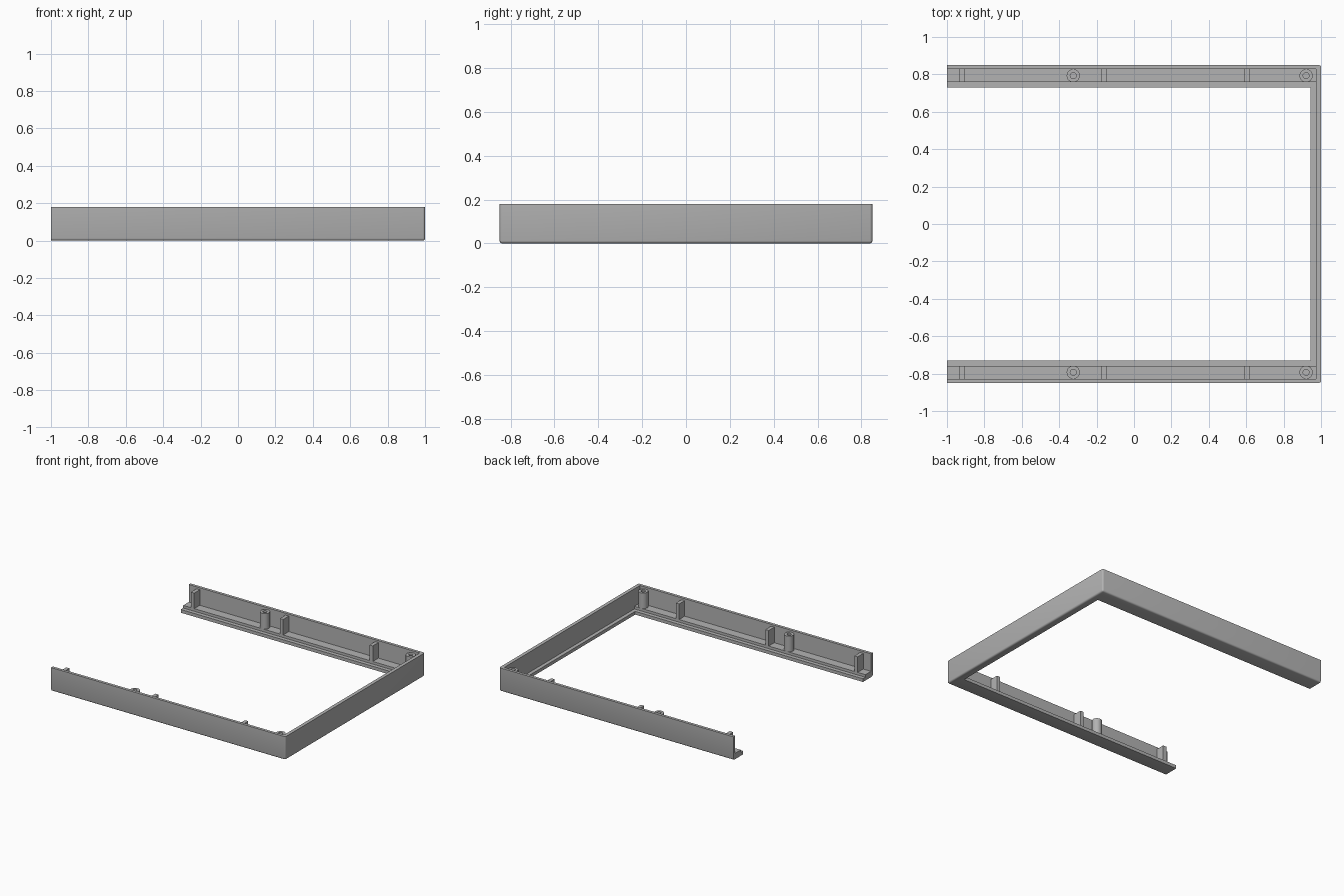
import bpy, bmesh, math
from mathutils import Vector

cube = bpy.data.objects.get("Cube")
if cube:
    bpy.data.objects.remove(cube, do_unlink=True)

grey = bpy.data.materials.new("plain grey")
grey.use_nodes = True
colour = (0.45, 0.45, 0.45, 1)
grey.diffuse_color = colour
grey.node_tree.nodes["Principled BSDF"].inputs["Base Color"].default_value = colour

HALF_X, HALF_Y, TOP = 1.0, 0.85, 0.18
FLOOR, LEDGE, FIXING_TOP = 0.045, 0.025, 0.165


def finish(bm, name, smooth=False):
    bmesh.ops.recalc_face_normals(bm, faces=bm.faces)
    mesh = bpy.data.meshes.new(name)
    bm.to_mesh(mesh)
    bm.free()
    mesh.materials.append(grey)
    ob = bpy.data.objects.new(name, mesh)
    bpy.context.collection.objects.link(ob)
    if smooth:
        bpy.ops.object.select_all(action="DESELECT")
        ob.select_set(True)
        bpy.context.view_layer.objects.active = ob
        bpy.ops.object.shade_smooth_by_angle(angle=math.radians(35))
    return ob


def u_frame():
    # Cross-section: inset on the arms, inset on the end wall, height
    section = [(0, 0, TOP), (0, 0, 0), (0.12, 0.055, 0), (0.12, 0.055, LEDGE),
               (0.09, 0.027, LEDGE), (0.09, 0.027, FLOOR),
               (0.022, 0.027, FLOOR), (0.022, 0.027, TOP)]
    bm = bmesh.new()
    rings = []
    for end, side in ((0, -1), (1, -1), (1, 1), (0, 1)):
        rings.append([bm.verts.new((HALF_X - e if end else -HALF_X,
                                    side * (HALF_Y - a), z))
                      for a, e, z in section])
    n = len(section)
    for k in range(3):
        for i in range(n):
            j = (i + 1) % n
            # The raised floor has no width along the end wall
            if k == 1 and section[i][2] == section[j][2] == FLOOR:
                continue
            bm.faces.new((rings[k][i], rings[k][j], rings[k + 1][j], rings[k + 1][i]))
    bm.faces.new(rings[0])
    bm.faces.new(rings[3])
    # Soften the outer bottom edges and the two outer corners
    outer = [(rings[k][1], rings[k + 1][1]) for k in range(3)]
    outer += [(rings[k][0], rings[k][1]) for k in (1, 2)]
    edges = [bm.edges.get(pair) for pair in outer]
    bmesh.ops.recalc_face_normals(bm, faces=bm.faces)
    bmesh.ops.bevel(bm, geom=edges, offset=0.012, segments=3, profile=0.5,
                    affect="EDGES")
    finish(bm, "u_frame", True)


def rib(name, x, side):
    bm = bmesh.new()
    bmesh.ops.create_cube(bm, size=1)
    low = FLOOR - 0.005
    for v in bm.verts:
        v.co = (x + v.co.x * 0.028, side * (0.796 + v.co.y * 0.072),
                low + (v.co.z + 0.5) * (FIXING_TOP - low))
    finish(bm, name)


def screw_post(name, x, side):
    # Hollow post turned from a half profile
    bm = bmesh.new()
    profile = [(0.035, FLOOR - 0.005), (0.035, FIXING_TOP), (0.016, FIXING_TOP),
               (0.016, 0.055), (0, 0.055)]
    verts = [bm.verts.new((r, 0, z)) for r, z in profile]
    edges = [bm.edges.new(p) for p in zip(verts, verts[1:])]
    bmesh.ops.spin(bm, geom=verts + edges, cent=(0, 0, 0), axis=(0, 0, 1),
                   angle=math.tau, steps=32)
    bmesh.ops.remove_doubles(bm, verts=bm.verts, dist=0.0001)
    bmesh.ops.translate(bm, verts=bm.verts, vec=Vector((x, side * 0.793, 0)))
    finish(bm, name, True)


u_frame()
for side, label in ((-1, "front"), (1, "back")):
    for i, x in enumerate((-0.92, -0.16, 0.605)):
        rib(f"{label}_rib_{i + 1}", x, side)
    for i, x in enumerate((-0.325, 0.92)):
        screw_post(f"{label}_screw_post_{i + 1}", x, side)
